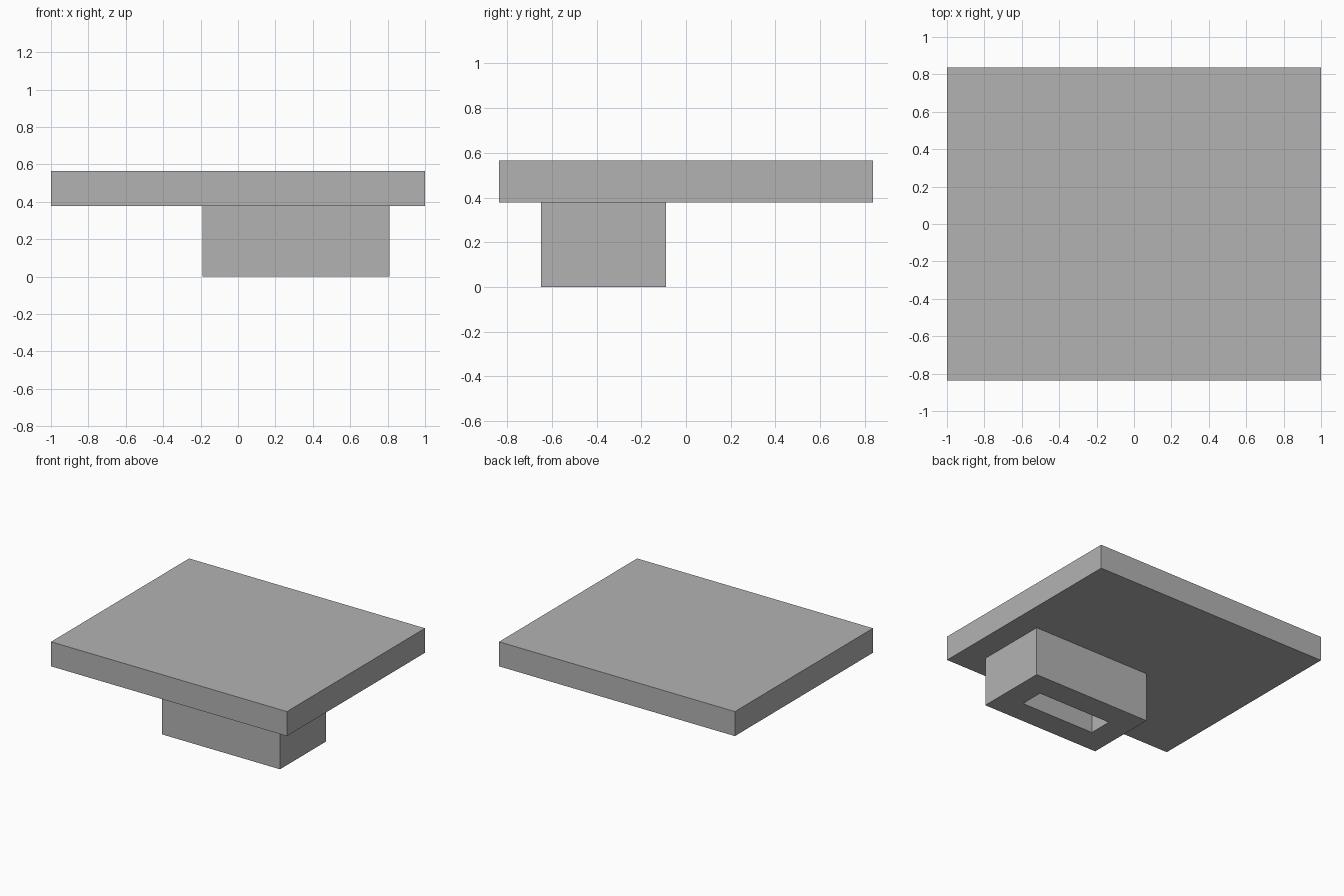
import bpy
import bmesh
from mathutils import Matrix, Vector

default = bpy.data.objects.get("Cube")
if default:
    bpy.data.objects.remove(default, do_unlink=True)

# One plain grey for everything
grey = bpy.data.materials.new("plain grey")
grey.use_nodes = True
colour = (0.45, 0.45, 0.45, 1)
grey.diffuse_color = colour
grey.node_tree.nodes["Principled BSDF"].inputs["Base Color"].default_value = colour

WALL = 0.187
JOINT = 0.377


def block(low, high):
    """Box mesh between two opposite corners."""
    low, high = Vector(low), Vector(high)
    bm = bmesh.new()
    place = Matrix.Translation((low + high) / 2) @ Matrix.Diagonal((high - low).to_4d())
    place[3][3] = 1
    bmesh.ops.create_cube(bm, size=1, matrix=place)
    return bm


def finish(bm, name):
    bmesh.ops.recalc_face_normals(bm, faces=bm.faces)
    mesh = bpy.data.meshes.new(name)
    bm.to_mesh(mesh)
    bm.free()
    mesh.materials.append(grey)
    bpy.context.collection.objects.link(bpy.data.objects.new(name, mesh))


# Flat slab on top
finish(block((-1, -0.836, JOINT), (1, 0.836, 0.565)), "top_slab")

# Hollow rectangular sleeve below, open at the bottom
bm = block((-0.19, -0.648, 0), (0.81, -0.09, JOINT))
bm.normal_update()
ends = [f for f in bm.faces if abs(f.normal.z) > 0.9]
bmesh.ops.inset_individual(bm, faces=ends, thickness=WALL, use_even_offset=True)
rims = list({e for f in ends for e in f.edges})
bmesh.ops.delete(bm, geom=ends, context="FACES_ONLY")
bmesh.ops.bridge_loops(bm, edges=rims)
finish(bm, "hollow_sleeve")
